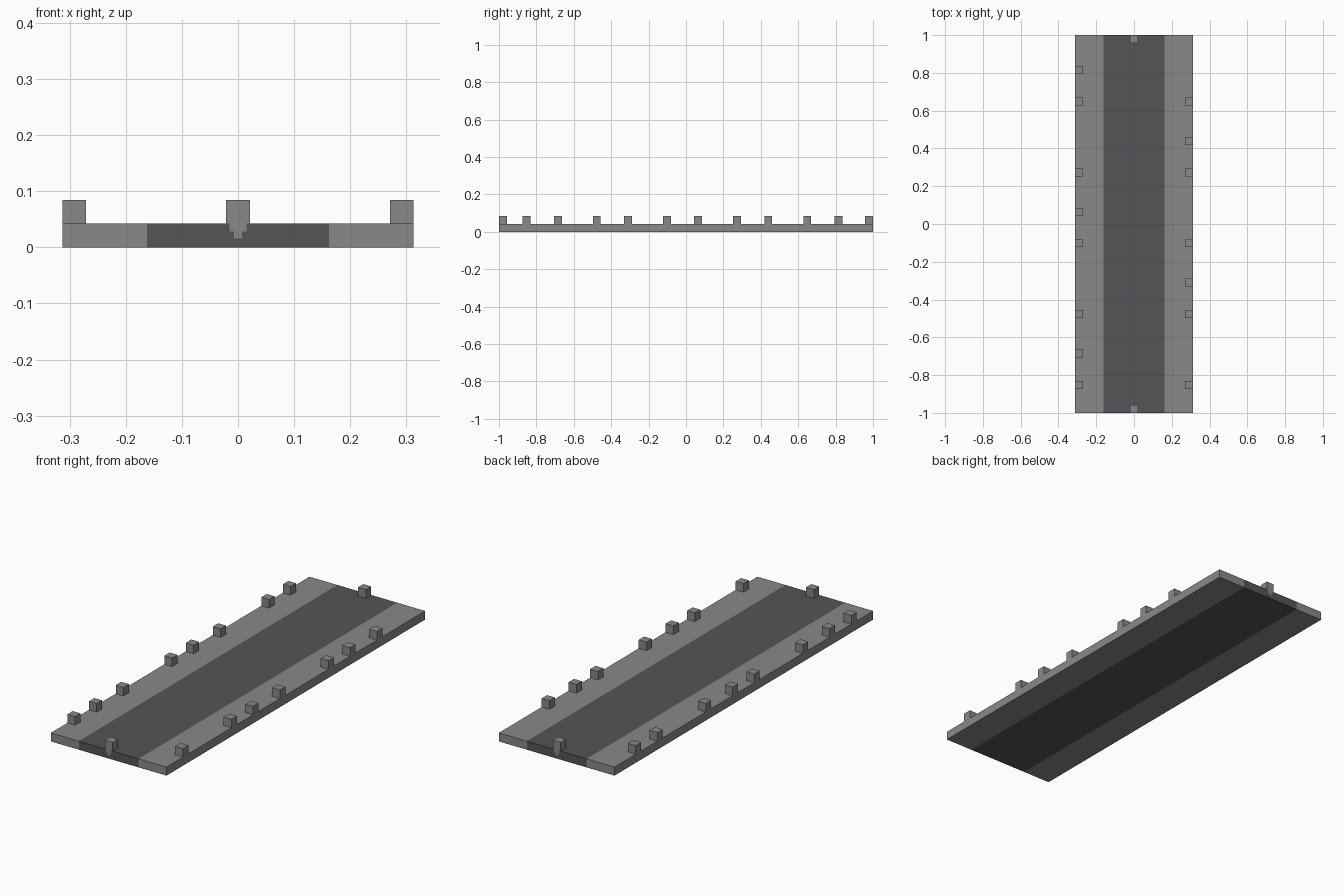
import bpy
import bmesh

cube = bpy.data.objects.get("Cube")
if cube:
    bpy.data.objects.remove(cube, do_unlink=True)


def make_material(name, rgb):
    mat = bpy.data.materials.new(name)
    mat.use_nodes = True
    color = (*rgb, 1)
    mat.diffuse_color = color
    mat.node_tree.nodes["Principled BSDF"].inputs["Base Color"].default_value = color
    return mat


stone = make_material("light grey stone", (0.25, 0.25, 0.25))
asphalt = make_material("dark grey asphalt", (0.09, 0.09, 0.096))


def box(name, low, high, mat):
    bm = bmesh.new()
    bmesh.ops.create_cube(bm, size=1)
    for v in bm.verts:
        v.co = [lo + (hi - lo) * (c + 0.5) for lo, hi, c in zip(low, high, v.co)]
    mesh = bpy.data.meshes.new(name)
    bm.to_mesh(mesh)
    bm.free()
    mesh.materials.append(mat)
    obj = bpy.data.objects.new(name, mesh)
    bpy.context.collection.objects.link(obj)
    return obj


HALF_WIDTH, HALF_ROAD, THICK, BLOCK = 0.313, 0.162, 0.042, 0.042


def block(name, x, y):
    h = BLOCK / 2
    box(name, (x - h, y - h, THICK), (x + h, y + h, THICK + BLOCK), stone)


# Slab: road strip between two verges
box("road", (-HALF_ROAD, -1, 0), (HALF_ROAD, 1, THICK), asphalt)
box("right_verge", (-HALF_WIDTH, -1, 0), (-HALF_ROAD, 1, THICK), stone)
box("left_verge", (HALF_ROAD, -1, 0), (HALF_WIDTH, 1, THICK), stone)

# Kerb blocks along both long edges
edge = HALF_WIDTH - BLOCK / 2
kerbs = {
    "right": (-1, (0.815, 0.648, 0.273, 0.065, -0.102, -0.477, -0.685, -0.852)),
    "left": (1, (0.648, 0.44, 0.273, -0.102, -0.31, -0.477, -0.852)),
}
for side, (sign, places) in kerbs.items():
    for i, y in enumerate(places, 1):
        block(f"{side}_kerb_block_{i}", sign * edge, y)

# End blocks with a stepped pale mark below each on the road's end face
for end, sign in (("front", -1), ("back", 1)):
    block(f"{end}_end_block", 0, sign * (1 - BLOCK / 2))
    faces = sorted((sign * 0.999, sign * 1.0005))
    for i, (half, top, bottom) in enumerate(((0.015, THICK, 0.028), (0.007, 0.028, 0.016)), 1):
        box(f"{end}_end_mark_{i}", (-half, faces[0], bottom), (half, faces[1], top), stone)
